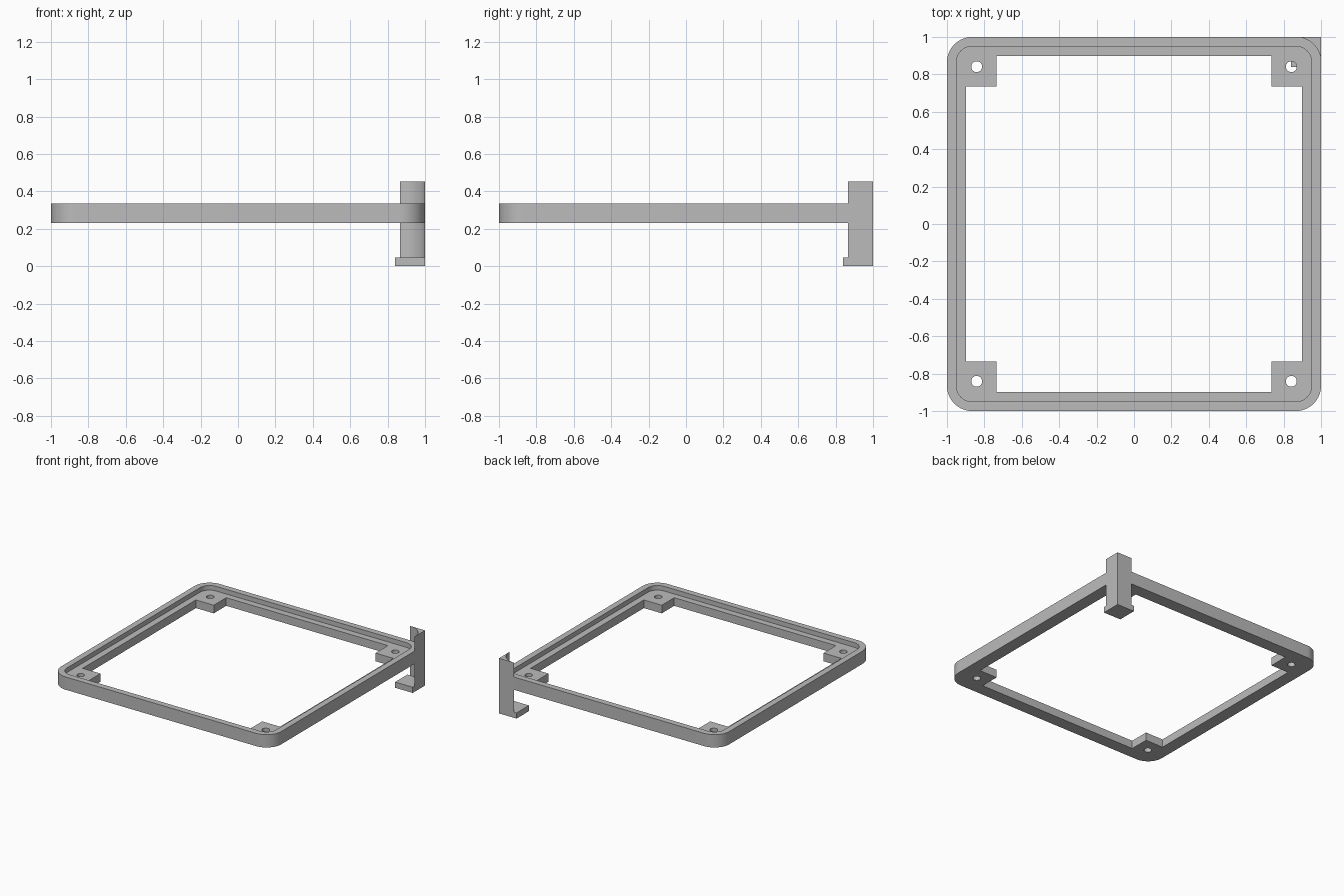
import bpy, bmesh
from math import cos, sin, pi

cube = bpy.data.objects.get("Cube")
if cube:
    bpy.data.objects.remove(cube)

grey = bpy.data.materials.new("light_grey")
grey.use_nodes = True
COLOUR = (0.5, 0.5, 0.5, 1)
grey.diffuse_color = COLOUR
grey.node_tree.nodes["Principled BSDF"].inputs["Base Color"].default_value = COLOUR

BOTTOM, LEDGE, TOP = 0.23, 0.297, 0.335
RADIUS = 0.135
CENTRE = 1 - RADIUS


def arc(cx, cy, r, start, sweep, n=16):
    return [(cx + r * cos(start + sweep * i / n), cy + r * sin(start + sweep * i / n))
            for i in range(n + 1)]


def rounded_square(half, r):
    c = half - r
    pts = []
    for k, (sx, sy) in enumerate([(1, 1), (-1, 1), (-1, -1), (1, -1)]):
        pts += arc(sx * c, sy * c, r, k * pi / 2, pi / 2)
    return pts


def prism(name, pts, z0, z1):
    bm = bmesh.new()
    face = bm.faces.new([bm.verts.new((x, y, z0)) for x, y in pts])
    ext = bmesh.ops.extrude_face_region(bm, geom=[face])
    top = [v for v in ext["geom"] if isinstance(v, bmesh.types.BMVert)]
    bmesh.ops.translate(bm, verts=top, vec=(0, 0, z1 - z0))
    bmesh.ops.recalc_face_normals(bm, faces=bm.faces)
    mesh = bpy.data.meshes.new(name)
    bm.to_mesh(mesh)
    bm.free()
    mesh.materials.append(grey)
    obj = bpy.data.objects.new(name, mesh)
    bpy.context.collection.objects.link(obj)
    return obj


def select(obj):
    bpy.ops.object.select_all(action="DESELECT")
    obj.select_set(True)
    bpy.context.view_layer.objects.active = obj


def boolean(obj, other, operation="DIFFERENCE"):
    mod = obj.modifiers.new("boolean", "BOOLEAN")
    mod.operation = operation
    mod.solver = "EXACT"
    mod.object = other
    select(obj)
    bpy.ops.object.modifier_apply(modifier=mod.name)
    bpy.data.objects.remove(other)


# Frame with a shallow recess inside the rim
frame = prism("frame", rounded_square(1, RADIUS), BOTTOM, TOP)
boolean(frame, prism("recess_cutter", rounded_square(0.95, RADIUS - 0.05), LEDGE, 0.5))

# Opening that leaves a square pad in each corner
a, b = 0.897, 0.735
opening = [(a, -b), (a, b), (b, b), (b, a), (-b, a), (-b, b),
           (-a, b), (-a, -b), (-b, -b), (-b, -a), (b, -a), (b, -b)]
boolean(frame, prism("opening_cutter", opening, 0.1, 0.5))

# Screw hole through each pad
for sx in (-1, 1):
    for sy in (-1, 1):
        circle = arc(sx * 0.841, sy * 0.841, 0.029, 0, 2 * pi, 32)[:-1]
        boolean(frame, prism("hole_cutter", circle, 0.1, 0.5))

# Corner post: square outside, hollowed to fit the frame's rounded corner
corner = [(1, 1)] + arc(CENTRE, CENTRE, RADIUS, pi / 2, -pi / 2)
post = prism("corner_post", corner, 0.0, 0.453)

# Foot under the post
f = 0.84
boolean(post, prism("foot", [(f, f), (1, f), (1, 1), (f, 1)], 0.0, 0.047), "UNION")

for obj in (frame, post):
    select(obj)
    bpy.ops.object.shade_smooth_by_angle(angle=pi / 6)
